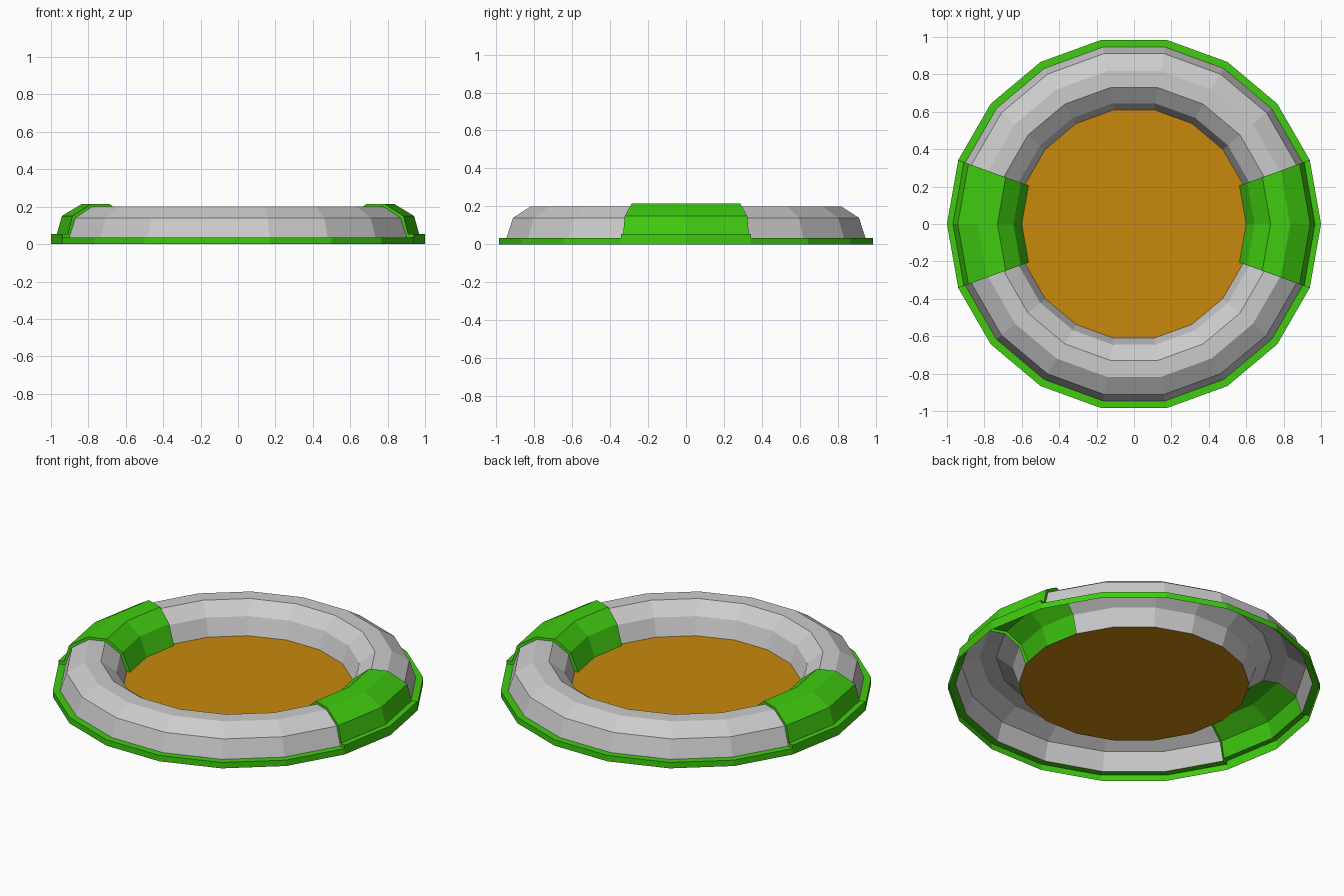
import bpy, bmesh, math

if "Cube" in bpy.data.objects:
    bpy.data.objects.remove(bpy.data.objects["Cube"])

GREEN = bpy.data.materials.new("green")
GREEN.diffuse_color = (0.05, 0.6, 0.005, 1)
GREEN.use_nodes = True
GREEN.node_tree.nodes["Principled BSDF"].inputs["Base Color"].default_value = GREEN.diffuse_color
ORANGE = bpy.data.materials.new("orange")
ORANGE.diffuse_color = (0.58, 0.25, 0.004, 1)
ORANGE.use_nodes = True
ORANGE.node_tree.nodes["Principled BSDF"].inputs["Base Color"].default_value = ORANGE.diffuse_color

# Cross-sections as (radius, height), outer foot to inner foot
RIM = [(1.0, 0), (1.0, 0.035), (0.96, 0.035)]
TUBE = [(0.96, 0.035), (0.925, 0.14), (0.83, 0.2), (0.74, 0.2), (0.655, 0.135), (0.62, 0.035)]
BAND = [(1.0, 0), (1.0, 0.055), (0.968, 0.055), (0.942, 0.15), (0.835, 0.215),
        (0.73, 0.215), (0.645, 0.147), (0.6, 0.035)]


def point(p, deg):
    a = math.radians(deg)
    return (p[0] * math.cos(a), p[0] * math.sin(a), p[1])


def finish(name, bm, mat=None):
    bmesh.ops.remove_doubles(bm, verts=bm.verts[:], dist=1e-5)
    me = bpy.data.meshes.new(name)
    bm.to_mesh(me)
    bm.free()
    if mat:
        me.materials.append(mat)
    ob = bpy.data.objects.new(name, me)
    bpy.context.collection.objects.link(ob)


def quad(bm, pts):
    bm.faces.new([bm.verts.new(p) for p in pts])


def sweep(bm, profile, start, end):
    for a in range(start, end, 20):
        for p, q in zip(profile, profile[1:]):
            quad(bm, [point(p, a), point(p, a + 20), point(q, a + 20), point(q, a)])


# Rim and padded tube: two long arcs between the bands
for name, profile, mat in (("rim", RIM, GREEN), ("tube", TUBE, None)):
    bm = bmesh.new()
    for start in (20, 200):
        sweep(bm, profile, start, start + 140)
    finish(name, bm, mat)

# Raised bands with narrow end lips down to the tube
inner = RIM + TUBE[1:]
for name, mid in (("right_band", 0), ("left_band", 180)):
    bm = bmesh.new()
    sweep(bm, BAND, mid - 20, mid + 20)
    for side in (-1, 1):
        a = mid + 20 * side
        for j in range(1, len(BAND) - 1):
            pts = [point(p, a) for p in (BAND[j], BAND[j + 1], inner[j + 1], inner[j])]
            quad(bm, pts[::-side])
    finish(name, bm, GREEN)

# Flat floor disc
bm = bmesh.new()
quad(bm, [point((0.62, 0.035), a) for a in range(0, 360, 20)])
finish("floor", bm, ORANGE)
